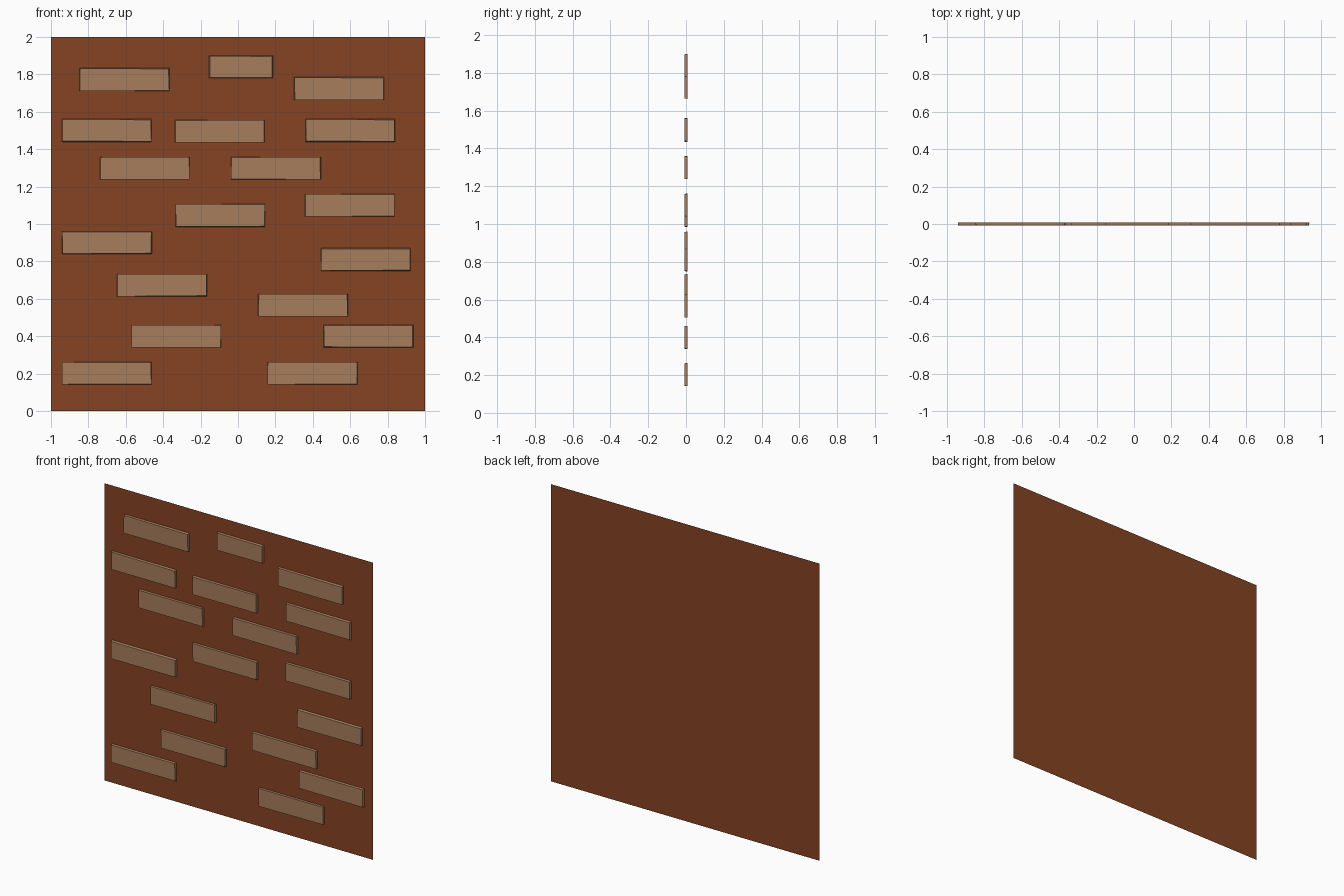
import bpy, bmesh, random

if "Cube" in bpy.data.objects:
    bpy.data.objects.remove(bpy.data.objects["Cube"])
random.seed(4)


def material(name, rgb):
    m = bpy.data.materials.new(name)
    m.diffuse_color = (*rgb, 1)
    m.use_nodes = True
    m.node_tree.nodes["Principled BSDF"].inputs["Base Color"].default_value = m.diffuse_color
    return m


wall_mat = material("red_brown_plaster", (0.235, 0.056, 0.017))
brick_mat = material("tan_brick", (0.385, 0.208, 0.110))
BACK, FRONT = 0.008, -0.008


def make(name, bm, mat):
    me = bpy.data.meshes.new(name)
    bm.to_mesh(me)
    bm.free()
    me.materials.append(mat)
    ob = bpy.data.objects.new(name, me)
    bpy.context.collection.objects.link(ob)


# Flat wall sheet
bm = bmesh.new()
bm.faces.new([bm.verts.new((x, BACK, z)) for x, z in ((-1, 0), (1, 0), (1, 2), (-1, 2))])
make("wall_panel", bm, wall_mat)


# Raised brick, open at the back, with slightly worn front corners
def brick(name, x, z, w=0.475, h=0.12):
    bm = bmesh.new()
    bmesh.ops.create_cube(bm, size=1)
    for v in bm.verts:
        front = v.co.y < 0
        jx, jz = [random.uniform(0, 0.005) if front else 0 for _ in "xz"]
        sx, sz = (1 if v.co.x > 0 else -1), (1 if v.co.z > 0 else -1)
        v.co = (x + sx * (w / 2 - jx), FRONT if front else BACK, z + sz * (h / 2 - jz))
    back = [f for f in bm.faces if all(v.co.y > 0 for v in f.verts)]
    bmesh.ops.delete(bm, geom=back, context='FACES_ONLY')
    make(name, bm, brick_mat)


# Brick centres, scattered over the wall from top to bottom
centres = [
    (-0.607, 1.772), (0.54, 1.724),
    (-0.702, 1.50), (-0.098, 1.496), (0.60, 1.50),
    (-0.498, 1.298), (0.203, 1.298),
    (0.598, 1.10), (-0.095, 1.046),
    (-0.70, 0.90), (0.683, 0.81),
    (-0.407, 0.673), (0.348, 0.566),
    (-0.33, 0.40), (0.698, 0.40),
    (-0.702, 0.202), (0.398, 0.202),
]
for i, (x, z) in enumerate(centres):
    brick(f"brick_{i + 1}", x, z, 0.48, 0.122)
brick("short_brick", 0.016, 1.84, 0.342, 0.12)
